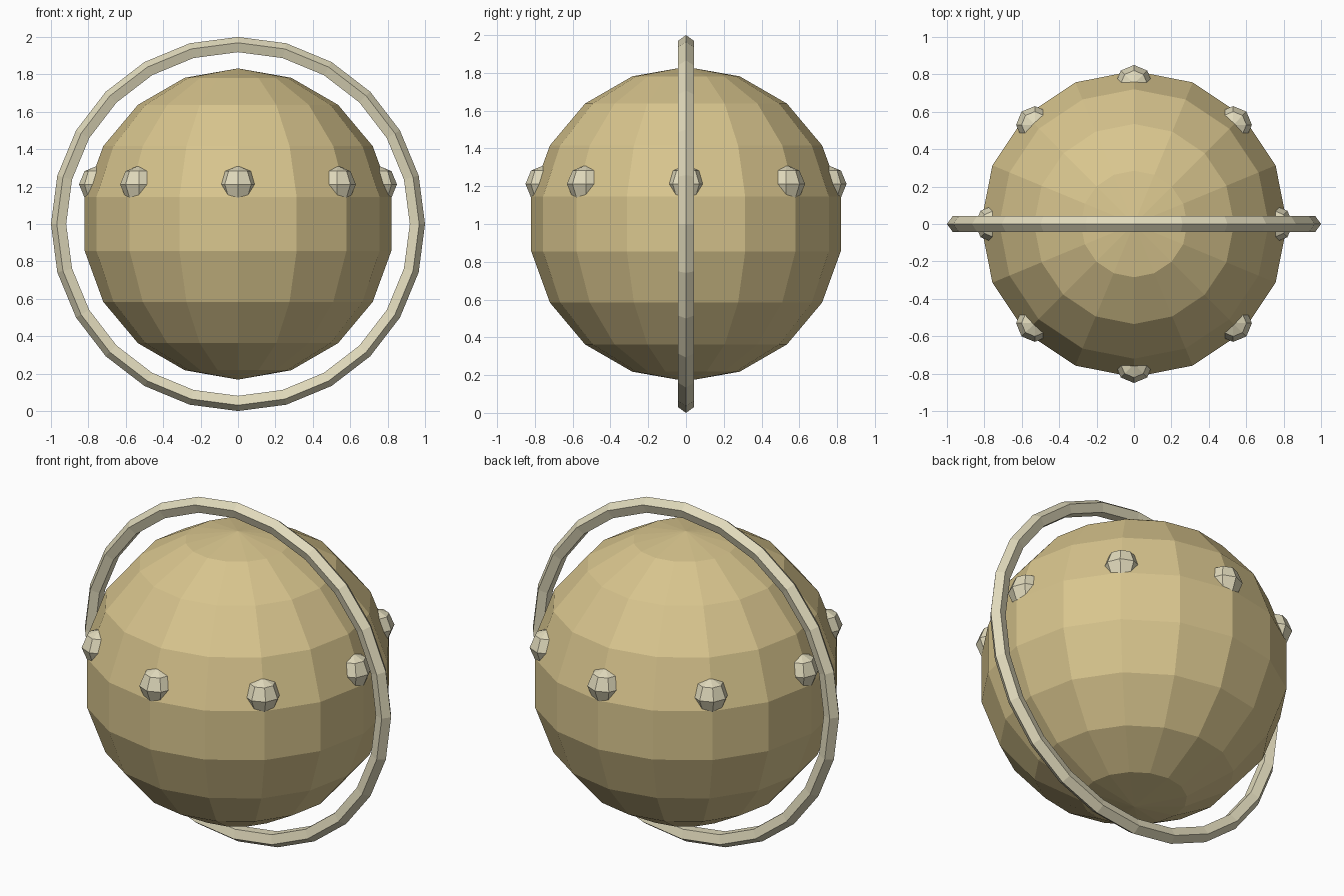
import bpy
from math import pi, cos, sin

if "Cube" in bpy.data.objects:
    bpy.data.objects.remove(bpy.data.objects["Cube"])

CENTRE_Z = 1.0


def paint(obj, name, rgb):
    mat = bpy.data.materials.get(name) or bpy.data.materials.new(name)
    mat.diffuse_color = (*rgb, 1)
    mat.use_nodes = True
    mat.node_tree.nodes["Principled BSDF"].inputs["Base Color"].default_value = mat.diffuse_color
    obj.data.materials.append(mat)


def ball(name, segments, rings, radius, location, mat, rgb):
    bpy.ops.mesh.primitive_uv_sphere_add(
        segments=segments, ring_count=rings, radius=radius, location=location)
    obj = bpy.context.object
    obj.name = name
    paint(obj, mat, rgb)
    return obj


TAN = (0.69, 0.56, 0.27)
CREAM = (0.75, 0.70, 0.50)

# Large faceted body
ball("body", 16, 9, 0.832, (0, 0, CENTRE_Z), "tan", TAN)

# Upright hoop around the body, five-sided in section
bpy.ops.mesh.primitive_torus_add(
    major_segments=24, minor_segments=5, major_radius=0.955, minor_radius=0.045,
    location=(0, 0, CENTRE_Z), rotation=(pi / 2, 0, 0))
hoop = bpy.context.object
hoop.name = "hoop"
paint(hoop, "cream", CREAM)

# Eight studs half sunk into the body just above its middle
for i in range(8):
    a = i * pi / 4
    ball(f"stud_{i + 1}", 8, 4, 0.1, (0.75 * cos(a), 0.75 * sin(a), 1.212), "cream", CREAM)
